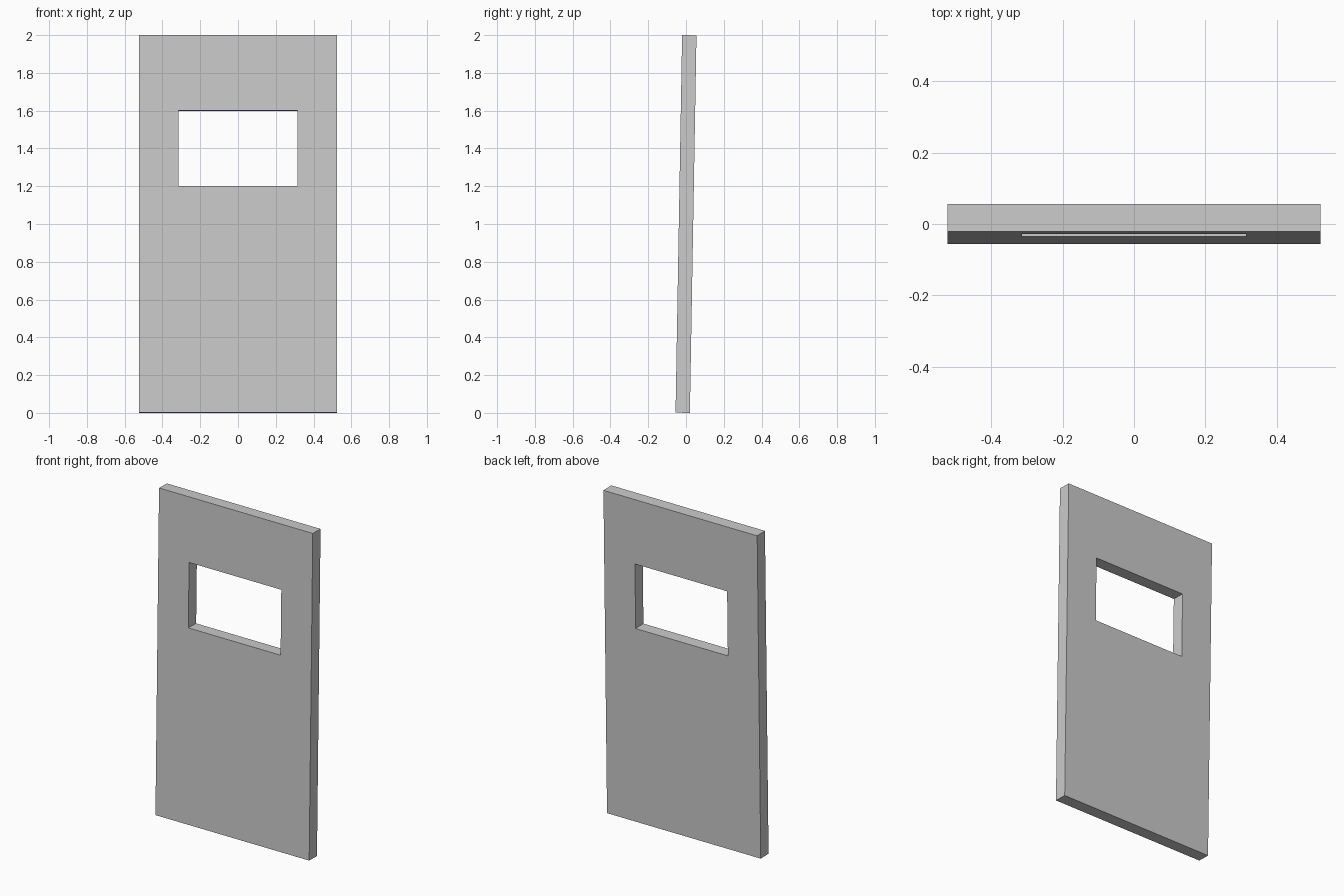
import bpy, bmesh, math
from mathutils import Matrix

if "Cube" in bpy.data.objects:
    bpy.data.objects.remove(bpy.data.objects["Cube"])

WIDTH, THICK, TILT = 1.046, 0.076, math.radians(1)
HEIGHT = (2 - THICK * math.sin(TILT)) / math.cos(TILT)


def rectangle(bm, half_x, z0, z1, y):
    return [bm.verts.new((x, y, z)) for x, z in
            ((-half_x, z0), (half_x, z0), (half_x, z1), (-half_x, z1))]


# Front face: four quads framing the window opening
bm = bmesh.new()
h = HEIGHT / 2
outer = rectangle(bm, WIDTH / 2, -h, h, -THICK / 2)
inner = rectangle(bm, WIDTH * 0.3, HEIGHT * 0.1, HEIGHT * 0.3, -THICK / 2)
for i in range(4):
    j = (i + 1) % 4
    bm.faces.new((outer[i], outer[j], inner[j], inner[i]))

# Extrude to thickness, keeping the front face
geom = bmesh.ops.extrude_face_region(bm, geom=bm.faces[:], use_keep_orig=True)
back = [v for v in geom["geom"] if isinstance(v, bmesh.types.BMVert)]
bmesh.ops.translate(bm, verts=back, vec=(0, THICK, 0))
bmesh.ops.recalc_face_normals(bm, faces=bm.faces[:])

# Lean the panel back slightly and stand it on the ground
bm.transform(Matrix.Translation((0, 0, 1)) @ Matrix.Rotation(-TILT, 4, 'X'))

mesh = bpy.data.meshes.new("door_panel")
bm.to_mesh(mesh)
bm.free()
door = bpy.data.objects.new("door_panel", mesh)
bpy.context.collection.objects.link(door)
